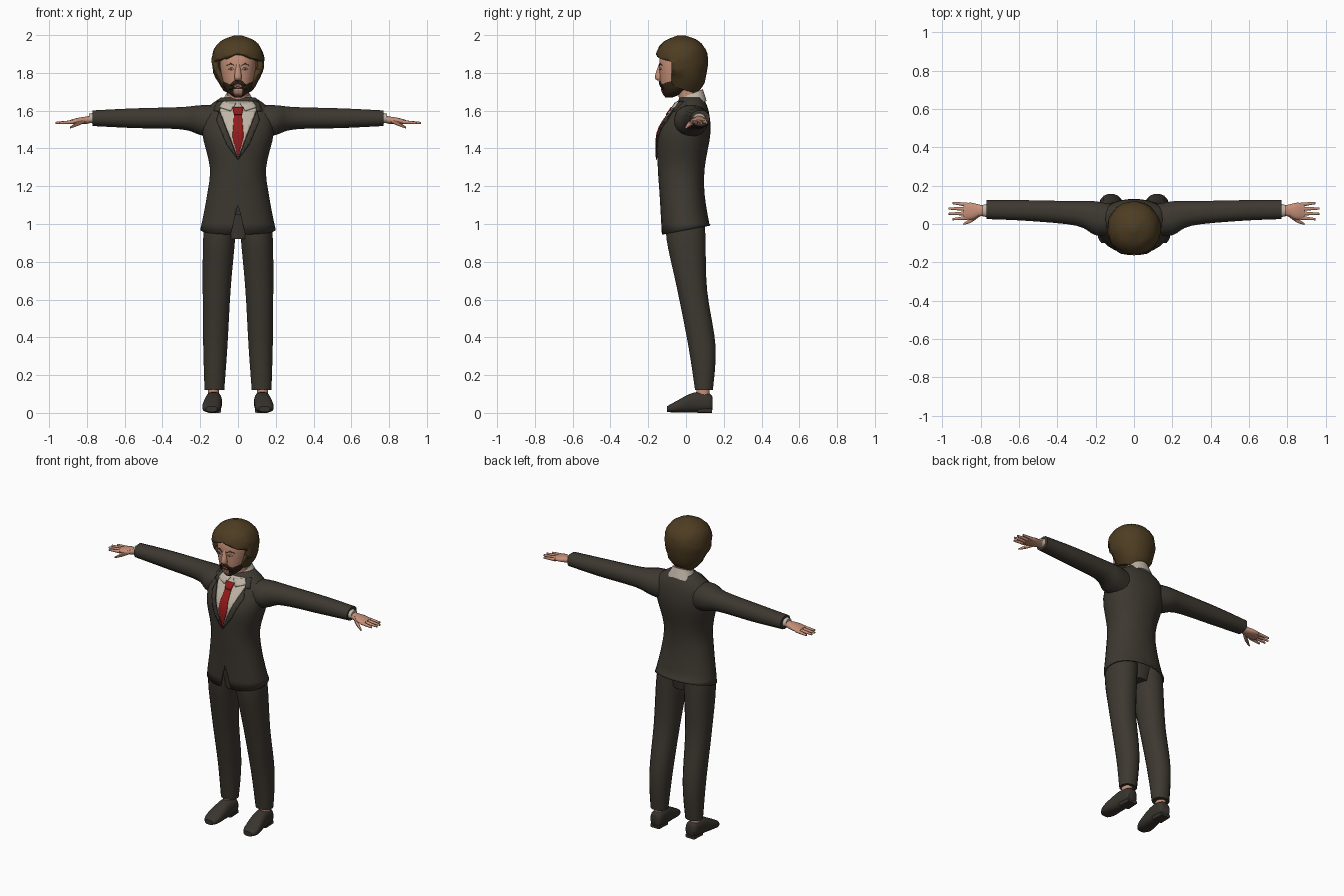
import bpy, bmesh, math, random
from mathutils import Vector
from mathutils.bvhtree import BVHTree

random.seed(4)
if "Cube" in bpy.data.objects:
    bpy.data.objects.remove(bpy.data.objects["Cube"])


def material(name, *rgb):
    mat = bpy.data.materials.new(name)
    mat.use_nodes = True
    mat.diffuse_color = (*rgb, 1)
    mat.node_tree.nodes["Principled BSDF"].inputs["Base Color"].default_value = (*rgb, 1)
    return mat


SUIT = material("suit cloth", .047, .04, .03)
SHOE = material("shoe leather", .04, .034, .027)
SHIRT = material("shirt cloth", .52, .46, .38)
TIE = material("tie red", .3, .01, .01)
SKIN = material("skin", .56, .28, .19)
HAIR = material("hair brown", .075, .046, .016)
BEARD = material("beard brown", .035, .02, .01)
LIPS = material("lips", .4, .13, .1)
EYE = material("eye white", .5, .48, .46)
IRIS = material("iris", .12, .14, .16)


def smooth_rings(rings, steps=4):
    """Fill in rings between the given ones along a smooth spline."""
    keys = [Vector(ring) for ring in rings]
    last = len(keys) - 1
    result = []
    for i in range(last):
        start, end = keys[i], keys[i + 1]
        leave = (end - keys[max(i - 1, 0)]) / 2
        arrive = (keys[min(i + 2, last)] - start) / 2
        for k in range(steps):
            t = k / steps
            ease = t * t * (3 - 2 * t)
            result.append(start + (end - start) * ease
                          + leave * t * (1 - t) ** 2 - arrive * t * t * (1 - t))
    return result + [keys[last]]


def loft(rings, axis="z", sides=20, power=2.2, mirror=1):
    """Capped skin over rings: (position, centre a, centre b, radius a, radius b)."""
    bm = bmesh.new()
    loops = []
    for position, centre_a, centre_b, radius_a, radius_b in smooth_rings(rings):
        loop = []
        for i in range(sides):
            angle = math.tau * (i + .5) / sides
            c, s = math.cos(angle), math.sin(angle)
            a = centre_a + radius_a * math.copysign(abs(c) ** (2 / power), c)
            b = centre_b + radius_b * math.copysign(abs(s) ** (2 / power), s)
            x, y, z = {"x": (position, a, b), "y": (a, position, b), "z": (a, b, position)}[axis]
            loop.append(bm.verts.new((x * mirror, y, z)))
        loops.append(loop)
    for lower, upper in zip(loops, loops[1:]):
        for i in range(sides):
            j = (i + 1) % sides
            bm.faces.new((lower[i], lower[j], upper[j], upper[i]))
    bm.faces.new(loops[0])
    bm.faces.new(loops[-1])
    bmesh.ops.recalc_face_normals(bm, faces=bm.faces)
    return bm


def finish(name, bm, *materials, thickness=0):
    mesh = bpy.data.meshes.new(name)
    bm.to_mesh(mesh)
    bm.free()
    for mat in materials:
        mesh.materials.append(mat)
    for polygon in mesh.polygons:
        polygon.use_smooth = True
    mesh.set_sharp_from_angle(angle=math.radians(50))
    obj = bpy.data.objects.new(name, mesh)
    bpy.context.scene.collection.objects.link(obj)
    if thickness:
        solidify = obj.modifiers.new("thickness", "SOLIDIFY")
        solidify.thickness, solidify.offset = thickness, -1


def cut(bm, point, normal):
    geometry = bm.verts[:] + bm.edges[:] + bm.faces[:]
    bmesh.ops.bisect_plane(bm, geom=geometry, plane_co=point, plane_no=normal, dist=1e-5)


def remove_faces(bm, rule):
    bm.normal_update()
    doomed = [f for f in bm.faces if rule(f.calc_center_median(), f.normal)]
    bmesh.ops.delete(bm, geom=doomed, context="FACES")


def plate(name, surface, mat, lift, *outline, mirror=1, step=.015):
    """Thin plate outlined in front (x, z) and draped onto a surface."""
    bm = bmesh.new()
    bm.faces.new([bm.verts.new((x * mirror, -1, z)) for x, z in outline])
    for normal in (Vector((1, 0, 0)), Vector((0, 0, 1))):
        reach = [normal.dot(v.co) for v in bm.verts]
        for i in range(1, int((max(reach) - min(reach)) / step) + 1):
            cut(bm, normal * (min(reach) + i * step), normal)
    bmesh.ops.triangulate(bm, faces=bm.faces[:])
    for v in bm.verts:
        hit = surface.ray_cast(v.co, Vector((0, 1, 0)))[0]
        if hit is None:
            hit = surface.find_nearest((v.co.x, -.1, v.co.z))[0]
        v.co.y = hit.y - lift
    bm.normal_update()
    for face in bm.faces:
        if face.normal.y > 0:
            face.normal_flip()
    finish(name, bm, mat, thickness=.006)


SIDES = (("left", 1), ("right", -1))

# Jacket body with tilted hem and front notch
jacket = loft([(.97, 0, 0, .2, .13), (1.15, 0, -.02, .165, .12), (1.3, 0, -.025, .15, .125),
               (1.48, 0, -.01, .19, .14), (1.6, 0, .02, .175, .1), (1.67, 0, .03, .09, .06)], sides=28)
chest = BVHTree.FromBMesh(jacket)
for v in jacket.verts:
    if v.co.z < 1:
        v.co.z += .2 * v.co.y
NOTCH_TOP = 1.1
for word, side in SIDES:
    cut(jacket, (0, 0, NOTCH_TOP), (side, 0, .25))
remove_faces(jacket, lambda c, n: c.z < 1 and n.z < -.8)
remove_faces(jacket, lambda c, n: c.y < 0 and abs(c.x) < (NOTCH_TOP - c.z) / 4)
finish("jacket_body", jacket, SUIT, thickness=.01)

# Shirt, tie and lapels
plate("shirt_front", chest, SHIRT, .003, (0, 1.35), (.1, 1.61), (.08, 1.65), (-.08, 1.65), (-.1, 1.61))
plate("tie_blade", chest, TIE, .008, (0, 1.35), (.03, 1.46), (.02, 1.59), (-.02, 1.59), (-.03, 1.46))
plate("tie_knot", chest, TIE, .014, (-.02, 1.58), (.02, 1.58), (.03, 1.62), (-.03, 1.62))
for word, side in SIDES:
    plate(word + "_lapel", chest, SUIT, .008, (0, 1.34), (.06, 1.42), (.115, 1.55), (.1, 1.6), mirror=side)
    plate(word + "_jacket_collar", chest, SUIT, .007, (.1, 1.6), (.13, 1.6), (.11, 1.65), (.08, 1.65), mirror=side)
    plate(word + "_shirt_flap", chest, SHIRT, .01, (.01, 1.64), (.04, 1.6), (.1, 1.62), (.08, 1.65), mirror=side)
collar = loft([(1.62, 0, .03, .1, .08), (1.69, 0, .03, .06, .06)])
for v in collar.verts:
    v.co.z += .4 * (v.co.y - .03)
finish("shirt_collar", collar, SHIRT)

# Arms, hands, legs and shoes
for word, side in SIDES:
    def limb(name, mat, axis, *rings, sides=16, power=2.2):
        finish(word + "_" + name, loft(rings, axis, sides, power, side), mat)

    limb("sleeve", SUIT, "x", (.1, .02, 1.54, .08, .09), (.2, .03, 1.55, .09, .08), (.3, .055, 1.56, .065, .06),
         (.55, .07, 1.56, .055, .053), (.77, .075, 1.56, .05, .042))
    limb("cuff", SHIRT, "x", (.75, .07, 1.56, .04, .03), (.79, .07, 1.56, .03, .025))
    limb("palm", SKIN, "x", (.76, .07, 1.56, .025, .02), (.8, .07, 1.55, .03, .02), (.85, .067, 1.545, .045, .017),
         (.89, .067, 1.54, .04, .01))
    for i in range(4):
        spread = i - 1.5
        limb(f"finger_{i + 1}", SKIN, "x", (.87, .067 + .023 * spread, 1.54, .012, .011),
             (.97 - .01 * spread ** 2, .067 + .028 * spread, 1.535, .006, .006), sides=8)
    limb("thumb", SKIN, "x", (.81, .05, 1.55, .015, .015), (.85, .02, 1.53, .013, .012),
         (.89, 0, 1.51, .005, .005), sides=8)
    limb("trouser_leg", SUIT, "z", (.12, .125, .095, .053, .048), (.35, .12, .085, .065, .073),
         (.65, .113, .033, .075, .08), (.92, .1, 0, .086, .105), (1.03, .09, 0, .08, .1))
    limb("ankle", SKIN, "z", (.06, .13, .09, .03, .035), (.16, .13, .09, .03, .035))
    limb("shoe", SHOE, "y", (-.1, .14, .02, .03, .015), (-.06, .14, .03, .05, .028), (.04, .13, .055, .045, .053),
         (.12, .127, .055, .04, .05), (.14, .127, .05, .03, .035), power=2.6)
    limb("shoe_heel", SHOE, "y", (.06, .127, .012, .038, .012), (.138, .127, .012, .034, .012), power=5)
finish("trouser_seat", loft([(.92, 0, 0, .08, .08), (1.05, 0, 0, .16, .1)]), SUIT)

# Neck and head, with the lower jaw coloured as beard
finish("neck", loft([(1.6, 0, .025, .055, .055), (1.76, 0, .01, .055, .06)]), SKIN)
head = loft([(1.67, 0, -.09, .02, .02), (1.71, 0, -.06, .065, .07), (1.79, 0, -.04, .09, .1),
             (1.88, 0, -.03, .095, .11), (1.95, 0, -.03, .07, .08)], sides=24)
face = BVHTree.FromBMesh(head)
JAW, JAW_SLOPE = 1.72, .45
for word, side in SIDES:
    cut(head, (0, 0, JAW), (-side * JAW_SLOPE, 0, 1))
for f in head.faces:
    c = f.calc_center_median()
    f.material_index = int(c.z < JAW + JAW_SLOPE * abs(c.x))
finish("head", head, SKIN, BEARD)
finish("nose", loft([(1.85, 0, -.13, .01, .012), (1.78, 0, -.14, .02, .025), (1.76, 0, -.135, .015, .017)], sides=10), SKIN)

# Face details
plate("chin_patch", face, SKIN, .003, (-.026, 1.715), (-.02, 1.68), (.02, 1.68), (.026, 1.715))
plate("mouth", face, LIPS, .005, (-.024, 1.734), (0, 1.726), (.024, 1.734), (0, 1.742))
for word, side in SIDES:
    def feature(name, mat, lift, *outline):
        plate(word + "_" + name, face, mat, lift, *outline, mirror=side)

    feature("moustache", BEARD, .008, (0, 1.743), (.035, 1.73), (.04, 1.74), (.02, 1.758), (0, 1.758))
    feature("mouth_corner", BEARD, .004, (.026, 1.71), (.045, 1.71), (.04, 1.74), (.026, 1.74))
    feature("eye", EYE, .003, (.02, 1.82), (.036, 1.814), (.054, 1.82), (.036, 1.828))
    feature("iris", IRIS, .005, (.032, 1.816), (.042, 1.816), (.042, 1.827), (.032, 1.827))
    feature("eyebrow", HAIR, .005, (.014, 1.836), (.04, 1.845), (.064, 1.838), (.04, 1.852))

# Rounded hair, slightly shaggy, cut open around the face
hair_rings = []
for i in range(5):
    tilt = -.95 + .6 * i
    height = .13 if tilt > 0 else .2
    radius = .14 * math.cos(tilt)
    hair_rings.append((1.87 + height * math.sin(tilt), 0, -.023, radius, radius))
hair = loft(hair_rings, sides=24, power=2.1)
for v in hair.verts:
    shag = random.uniform(.98, 1.02)
    v.co.x *= shag
    v.co.y *= shag
    if v.co.z < 1.78:
        v.co.z -= .3 * v.co.y
FRINGE, FRINGE_SLOPE, FACE_EDGE = 1.905, .35, -.078
cut(hair, (0, FACE_EDGE, 0), (0, 1, 0))
for word, side in SIDES:
    cut(hair, (0, 0, FRINGE), (side * FRINGE_SLOPE, 0, 1))
remove_faces(hair, lambda c, n: c.y < FACE_EDGE and c.z < FRINGE - FRINGE_SLOPE * abs(c.x))
finish("hair", hair, HAIR, thickness=.03)
